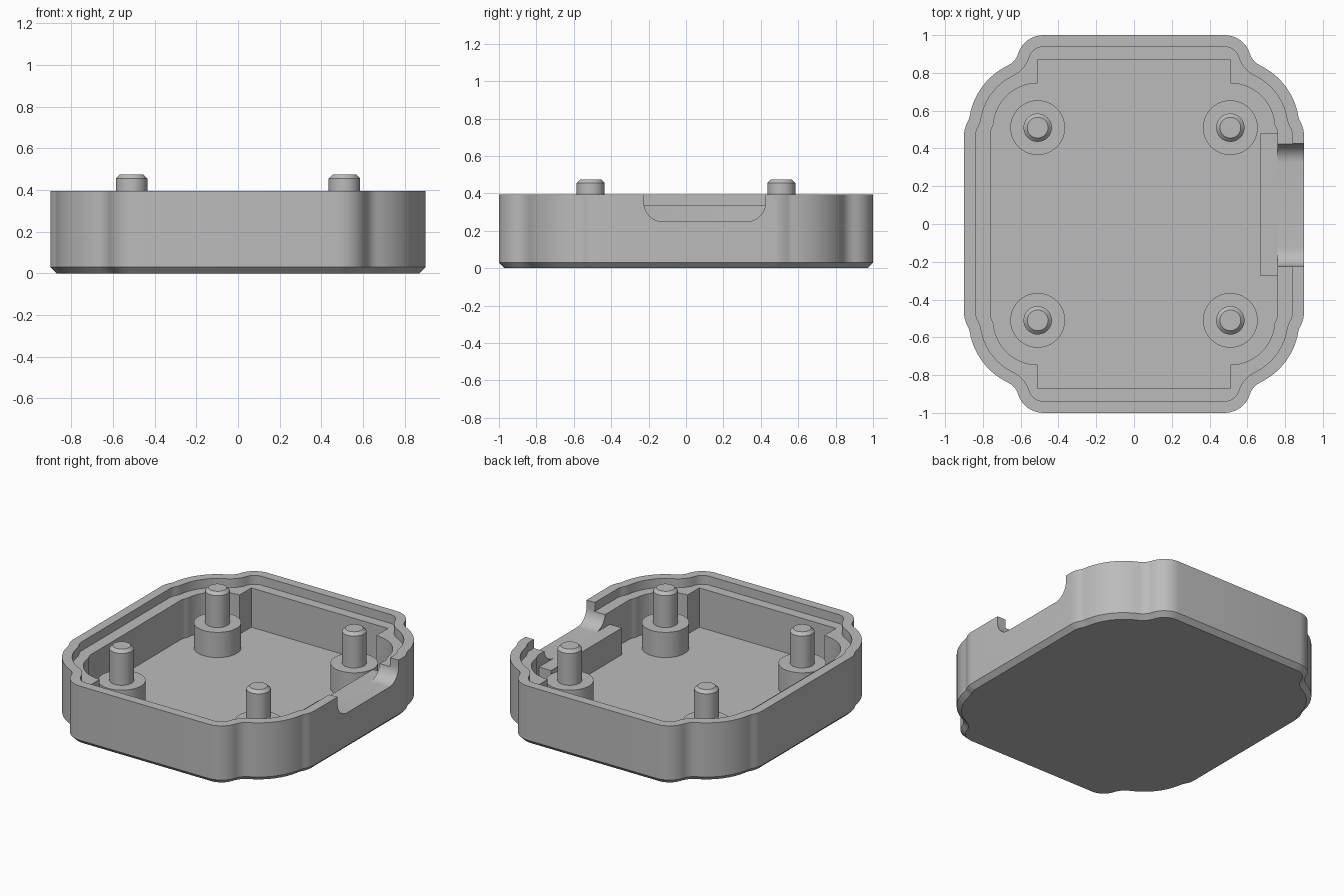
import bpy, bmesh
from math import sin, cos, atan2, acos, pi, hypot

old = bpy.data.objects.get("Cube")
if old:
    bpy.data.objects.remove(old)

grey = bpy.data.materials.new("plain grey")
grey.use_nodes = True
TONE = (0.5, 0.5, 0.5, 1)
grey.diffuse_color = TONE
grey.node_tree.nodes["Principled BSDF"].inputs["Base Color"].default_value = TONE

POST = 0.51       # post centre in x and y
FLOOR, BOSS_TOP, LEDGE, RIM = 0.07, 0.24, 0.335, 0.395


def arc(c, r, a, b, n=10):
    return [(c[0] + r * cos(a + (b - a) * i / n), c[1] + r * sin(a + (b - a) * i / n))
            for i in range(n + 1)]


def mirror4(q):
    """Turn a counter-clockwise quarter outline into a whole one."""
    top = q + [(-x, y) for x, y in reversed(q)]
    return top + [(-x, -y) for x, y in top]


def fillet_centre(c, d, r, e, side):
    """Point at distance r from c and e from d, on the given side of line c-d."""
    gap = hypot(d[0] - c[0], d[1] - c[1])
    a = atan2(d[1] - c[1], d[0] - c[0])
    a += side * acos((gap * gap + r * r - e * e) / (2 * gap * r))
    return c[0] + r * cos(a), c[1] + r * sin(a)


def outline(inset):
    """Lobed case outline, moved inwards by inset."""
    lobe, side, end = (POST, POST), (0.76, 0.47), (0.48, 0.86)
    small, big, hollow = 0.14, 0.365, 0.1
    f1 = fillet_centre(lobe, side, big + hollow, small + hollow, 1)
    f2 = fillet_centre(lobe, end, big + hollow, small + hollow, -1)

    def ang(p, q):
        return atan2(q[1] - p[1], q[0] - p[0])

    s, b, h = small - inset, big - inset, hollow + inset
    a1, a2 = ang(side, f1), ang(end, f2)
    l1, l2 = ang(lobe, f1), ang(lobe, f2)
    q = arc(side, s, 0, a1, 6)
    q += arc(f1, h, a1 + pi, l1 + pi, 6)[1:]
    q += arc(lobe, b, l1, l2, 14)[1:]
    q += arc(f2, h, l2 + pi, a2 + pi + (2 * pi if a2 + pi < l2 else 0), 6)[1:]
    q += arc(end, s, a2, pi / 2, 8)[1:]
    return mirror4(q)


def loft(name, rings):
    """Closed solid through rings of 3D points."""
    bm = bmesh.new()
    loops = [[bm.verts.new(p) for p in ring] for ring in rings]
    n = len(loops[0])
    for lo, hi in zip(loops, loops[1:]):
        for i in range(n):
            j = (i + 1) % n
            bm.faces.new((lo[i], lo[j], hi[j], hi[i]))
    bm.faces.new(loops[0][::-1])
    bm.faces.new(loops[-1])
    bmesh.ops.recalc_face_normals(bm, faces=bm.faces)
    mesh = bpy.data.meshes.new(name)
    bm.to_mesh(mesh)
    bm.free()
    mesh.materials.append(grey)
    ob = bpy.data.objects.new(name, mesh)
    bpy.context.collection.objects.link(ob)
    return ob


def at_z(points, z):
    return [(x, y, z) for x, y in points]


def activate(ob):
    bpy.ops.object.select_all(action='DESELECT')
    ob.select_set(True)
    bpy.context.view_layer.objects.active = ob


def cut(ob, cutter):
    activate(ob)
    mod = ob.modifiers.new("cut", 'BOOLEAN')
    mod.operation, mod.solver, mod.object = 'DIFFERENCE', 'EXACT', cutter
    bpy.ops.object.modifier_apply(modifier=mod.name)
    bpy.data.objects.remove(cutter)


def smooth(ob):
    activate(ob)
    bpy.ops.object.shade_smooth_by_angle(angle=0.5)


# Tray body with chamfered base
tray = loft("tray", [at_z(outline(0.03), 0), at_z(outline(0), 0.03), at_z(outline(0), RIM)])

# Stepped ledge inside the rim
step = outline(0.062)
cut(tray, loft("ledge_cutter", [at_z(step, LEDGE), at_z(step, 0.6)]))

# Main cavity, curving around each post
quarter = [(0.76, 0.49), (0.75, 0.515)] + arc((POST, POST), 0.235, 0.07, pi / 2, 14) + [(POST, 0.87)]
cavity = mirror4(quarter)
cut(tray, loft("cavity_cutter", [at_z(cavity, FLOOR), at_z(cavity, 0.6)]))

# Rounded cable opening in the left wall
y0, y1, z0, r = -0.225, 0.425, 0.25, 0.1
slot = [(y0, 0.6)] + arc((y0 + r, z0 + r), r, pi, 1.5 * pi) \
    + arc((y1 - r, z0 + r), r, 1.5 * pi, 2 * pi) + [(y1, 0.6)]
cut(tray, loft("slot_cutter", [[(x, y, z) for y, z in slot] for x in (0.74, 1.1)]))
smooth(tray)

# Block behind the opening
block = [(0.67, -0.275), (0.765, -0.275), (0.765, 0.48), (0.67, 0.48)]
loft("opening_block", [at_z(block, FLOOR - 0.01), at_z(block, z0)])

# Four bosses with chamfered pins
for sx, side in ((1, "left"), (-1, "right")):
    for sy, end in ((-1, "front"), (1, "back")):
        c = (sx * POST, sy * POST)

        def disc(radius, z):
            return at_z(arc(c, radius, 0, 2 * pi, 40)[:-1], z)

        smooth(loft(f"{end}_{side}_boss", [disc(0.145, FLOOR - 0.01), disc(0.145, BOSS_TOP)]))
        smooth(loft(f"{end}_{side}_pin", [disc(0.075, BOSS_TOP - 0.01), disc(0.075, 0.455),
                                          disc(0.055, 0.475)]))
